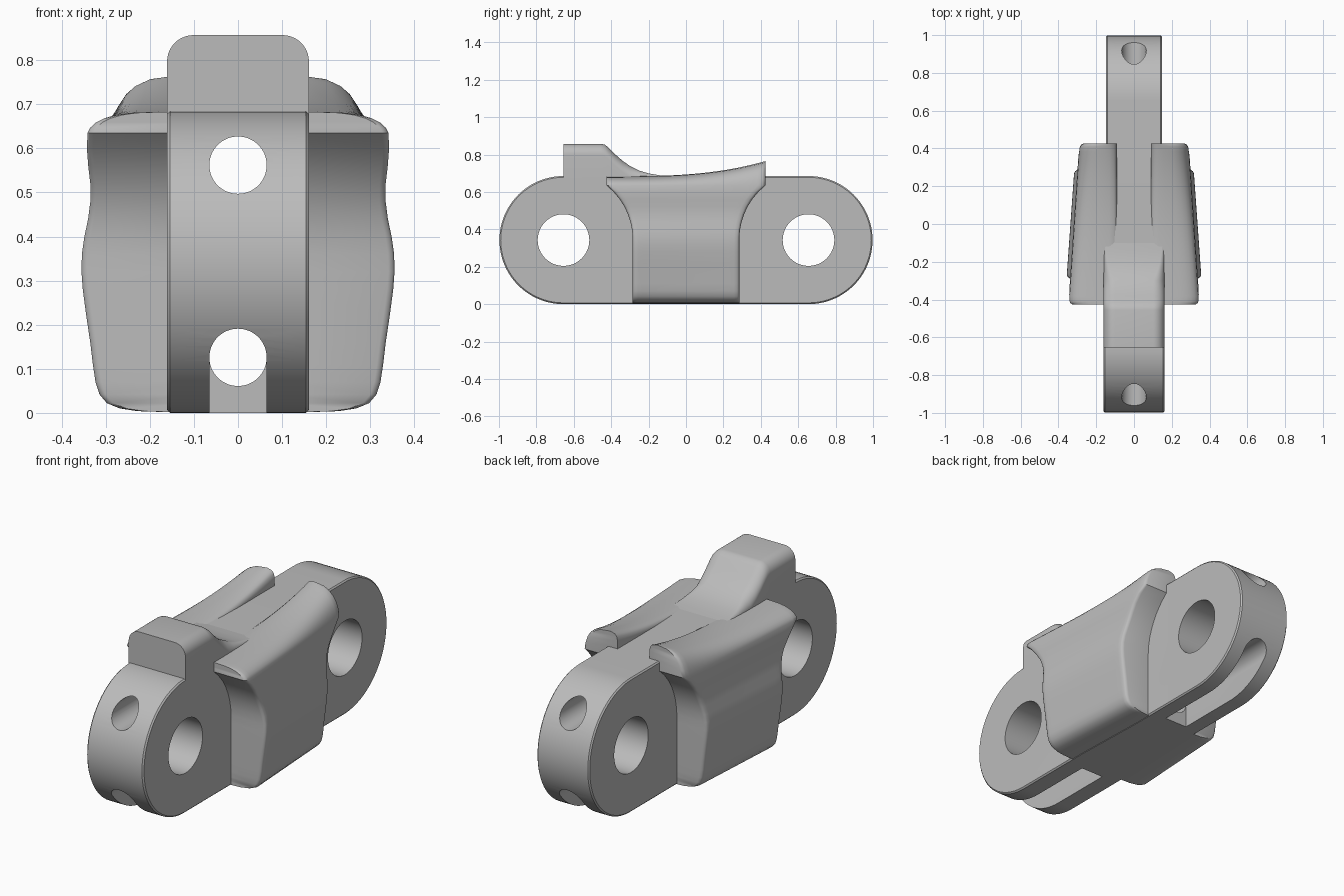
import bpy, bmesh, math
from mathutils import Matrix

cube = bpy.data.objects.get("Cube")
if cube:
    bpy.data.objects.remove(cube, do_unlink=True)

steel = bpy.data.materials.new("plain_grey")
steel.use_nodes = True
GREY = (0.5, 0.5, 0.5, 1)
steel.diffuse_color = GREY
steel.node_tree.nodes["Principled BSDF"].inputs["Base Color"].default_value = GREY

PIN_Y, PIN_Z, END_R = 0.655, 0.3425, 0.3425
FRONT_W, BACK_W = 0.161, 0.148


def make_object(name, bm):
    bmesh.ops.recalc_face_normals(bm, faces=bm.faces)
    mesh = bpy.data.meshes.new(name)
    bm.to_mesh(mesh)
    bm.free()
    mesh.materials.append(steel)
    obj = bpy.data.objects.new(name, mesh)
    bpy.context.collection.objects.link(obj)
    return obj


def loft(rings, ladder=False):
    """Skin closed rings; cap with one face or with a ladder of quads."""
    bm = bmesh.new()
    rows = [[bm.verts.new(p) for p in ring] for ring in rings]
    n = len(rows[0])
    for a, b in zip(rows, rows[1:]):
        for i in range(n):
            j = (i + 1) % n
            bm.faces.new((a[i], a[j], b[j], b[i]))
    for r in (rows[0], rows[-1]):
        if ladder:
            for k in range(n // 2 - 1):
                bm.faces.new((r[k], r[k + 1], r[n - 2 - k], r[n - 1 - k]))
        else:
            bm.faces.new(r)
    return bm


def finish(obj, angle):
    bpy.ops.object.select_all(action='DESELECT')
    obj.select_set(True)
    bpy.context.view_layer.objects.active = obj
    for m in list(obj.modifiers):
        bpy.ops.object.modifier_apply(modifier=m.name)
    bpy.ops.object.shade_smooth_by_angle(angle=math.radians(angle))


def cylinder(name, radius, length, axis, centre):
    bm = bmesh.new()
    turn = Matrix.Rotation(math.pi / 2, 4, axis)
    bmesh.ops.create_cone(bm, cap_ends=True, segments=64, radius1=radius, radius2=radius,
                          depth=length, matrix=Matrix.Translation(centre) @ turn)
    return make_object(name, bm)


# Link bar: a stadium with softened rims, slightly narrower at the back
def stadium(x, inset):
    r = END_R - inset
    ring = []
    for side, start in ((1, -90), (-1, 90)):
        for k in range(49):
            a = math.radians(start + 180 * k / 48)
            ring.append((x, side * PIN_Y + r * math.cos(a), PIN_Z + r * math.sin(a)))
    return ring


RIM = 0.007
bm = loft([stadium(-FRONT_W, RIM), stadium(-FRONT_W + RIM, 0),
           stadium(FRONT_W - RIM, 0), stadium(FRONT_W, RIM)])
for y in (-0.2, 0.2):
    bmesh.ops.bisect_plane(bm, geom=bm.verts[:] + bm.edges[:] + bm.faces[:],
                           plane_co=(0, y, 0), plane_no=(0, 1, 0))
for v in bm.verts:
    if v.co.y > 0.19:
        v.co.x *= BACK_W / FRONT_W
bar = make_object("link_bar", bm)

# Pin holes, lengthwise bores and bottom slots
SLOT = 0.065
cutters = [cylinder("pin_cutter", 0.138, 1, 'Y', (0, s * PIN_Y, PIN_Z)) for s in (-1, 1)]
cutters += [cylinder("bore_cutter", SLOT, 2.4, 'X', (0, 0, z)) for z in (0.562, 0.126)]
for s in (-1, 1):
    bm = bmesh.new()
    bmesh.ops.create_cube(bm, size=1, matrix=Matrix.Translation((0, s * 0.77, 0.026))
                          @ Matrix.Diagonal((2 * SLOT - 0.001, 0.9, 0.2, 1)))
    cutters.append(make_object("slot_cutter", bm))
for c in cutters:
    c.hide_render = True
    mod = bar.modifiers.new("cut", 'BOOLEAN')
    mod.operation, mod.solver, mod.object = 'DIFFERENCE', 'EXACT', c
finish(bar, 30)
for c in cutters:
    bpy.data.objects.remove(c, do_unlink=True)

# Drive tooth: rounded block with a concave slope behind it
slope = [(-0.655, 0.857), (-0.455, 0.857), (-0.435, 0.853), (-0.415, 0.838), (-0.38, 0.802),
         (-0.34, 0.767), (-0.3, 0.739), (-0.25, 0.714), (-0.2, 0.699), (-0.14, 0.689), (-0.08, 0.683)]


def tooth_ring(y, top):
    r = min(0.06, top - 0.675)
    half = [(FRONT_W, 0.67)]
    for k in range(11):
        a = math.pi / 2 * k / 10
        half.append((FRONT_W - r + r * math.cos(a), top - r + r * math.sin(a)))
    return [(x, y, z) for x, z in half] + [(-x, y, z) for x, z in reversed(half)]


finish(make_object("drive_tooth", loft([tooth_ring(y, z) for y, z in slope], True)), 35)

# Side wings: wavy flanks, ends hollowed around the pins, top rising to the back
LIP = 0.635
flank = [(0.17, 0.002), (0.23, 0.004), (0.27, 0.01), (0.3, 0.022), (0.317, 0.042), (0.326, 0.07),
         (0.332, 0.11), (0.338, 0.16), (0.347, 0.22), (0.355, 0.28), (0.358, 0.32), (0.357, 0.36),
         (0.351, 0.4), (0.342, 0.44), (0.336, 0.48), (0.335, 0.52), (0.338, 0.56), (0.339, 0.6),
         (0.335, LIP)]
# crown rows: outer x, share of the height above the lip, inner x
crown = [(0.329, 0.25, 0.09), (0.316, 0.5, 0.09), (0.297, 0.7, 0.09), (0.272, 0.85, 0.095),
         (0.24, 0.95, 0.105), (0.18, 1, 0.13)]


def reach(z):
    """Half length of the wing at height z, clearing the pin ends."""
    if z <= 0.345:
        return 0.285
    return PIN_Y - math.sqrt(0.37 ** 2 - (min(z, LIP) - 0.345) ** 2)


def wing_ring(t, shrink):
    top = 0.683 + 0.082 * ((t + 1) / 2) ** 3
    rows = [(x, z, 0.09) for x, z in flank]
    rows += [(x, LIP + f * (top - LIP), i) for x, f, i in crown]
    outer, inner = [], []
    for x, z, i in rows:
        y = t * reach(z)
        outer.append((x * (1 - 0.2 * (y + 0.3)) - shrink, y, z))
        inner.append((i, y, z))
    return outer + inner[::-1]


ends = [(1, 0.016), (0.985, 0.006), (0.96, 0.001)]
steps = [(-t, s) for t, s in ends] + [(k / 10, 0) for k in range(-9, 10)] + ends[::-1]
wing = make_object("side_wings", loft([wing_ring(t, s) for t, s in steps], True))
wing.modifiers.new("mirror", 'MIRROR').use_mirror_merge = False
finish(wing, 40)
